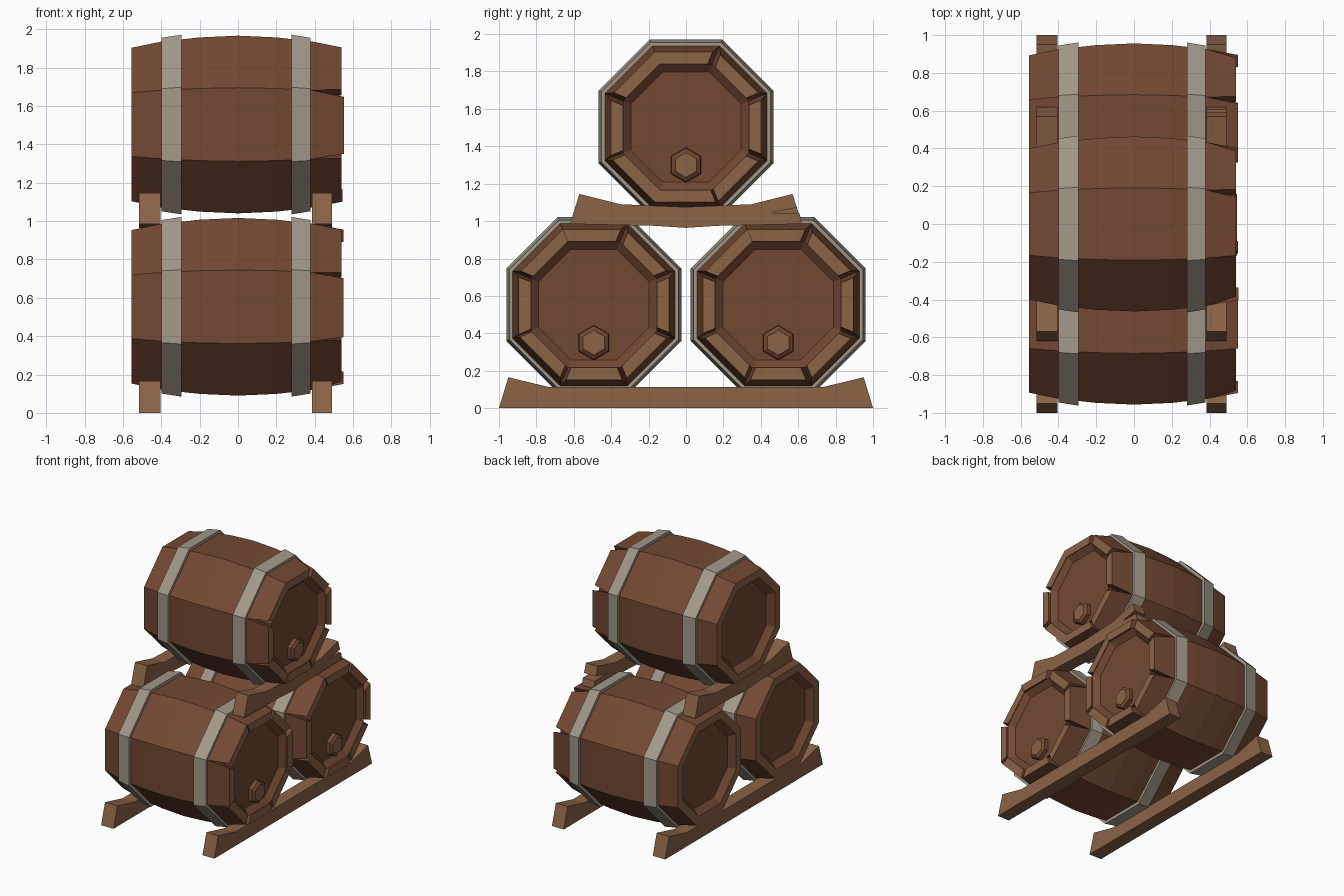
import bpy
from math import cos, sin, pi, radians

if "Cube" in bpy.data.objects:
    bpy.data.objects.remove(bpy.data.objects["Cube"])


def material(name, rgb):
    m = bpy.data.materials.new(name)
    m.diffuse_color = (*rgb, 1)
    m.use_nodes = True
    m.node_tree.nodes["Principled BSDF"].inputs["Base Color"].default_value = m.diffuse_color
    return m


WOOD = material("stave_wood", (0.17, 0.066, 0.032))
PALE = material("cut_wood", (0.26, 0.125, 0.06))
IRON = material("hoop_iron", (0.36, 0.32, 0.25))


def make(name, verts, faces, mats, slots=None):
    me = bpy.data.meshes.new(name)
    me.from_pydata(verts, [], faces)
    for m in mats:
        me.materials.append(m)
    if slots:
        me.polygons.foreach_set("material_index", slots)
    ob = bpy.data.objects.new(name, me)
    bpy.context.collection.objects.link(ob)
    # consistent outward normals
    import bmesh
    bm = bmesh.new()
    bm.from_mesh(me)
    bmesh.ops.recalc_face_normals(bm, faces=bm.faces)
    bm.to_mesh(me)
    bm.free()
    return ob


def corner(x, apothem, k, cy, cz, shift=0):
    """Corner k of an octagon around the barrel axis, slid along its side."""
    a = radians(22.5 + 45 * k)
    r = apothem / cos(pi / 8)
    side = radians(45 * k) if shift < 0 else radians(45 * (k + 1))
    return (x, cy + r * cos(a) - shift * sin(side), cz + r * sin(a) + shift * cos(side))


def lathe(name, profile, cy, cz, mats, closed=False, pale=()):
    """Octagonal sweep of (x, apothem) pairs around the barrel axis."""
    n = len(profile)
    verts = [corner(x, a, k, cy, cz) for x, a in profile for k in range(8)]
    faces, slots = [], []
    for i in range(n if closed else n - 1):
        j = (i + 1) % n
        for k in range(8):
            l = (k + 1) % 8
            faces.append((i * 8 + k, i * 8 + l, j * 8 + l, j * 8 + k))
            slots.append(1 if i in pale else 0)
    if not closed:
        faces += [tuple(range(8)), tuple(range(n * 8 - 8, n * 8))]
        slots += [0, 0]
    return make(name, verts, faces, mats, slots)


BOX = [(0, 1, 2, 3), (4, 5, 6, 7), (0, 1, 5, 4), (1, 2, 6, 5), (2, 3, 7, 6), (3, 0, 4, 7)]


def barrel(tag, cy, cz, gaps, ends):
    # bulged body with a recessed head at each end
    lathe(tag + "_body", [(-0.505, 0.295), (-0.555, 0.337), (-0.555, 0.40), (-0.40, 0.432),
                          (-0.2, 0.454), (0, 0.463), (0.2, 0.454), (0.385, 0.433),
                          (0.385, 0.337), (0.535, 0.337), (0.495, 0.295)],
          cy, cz, [WOOD, PALE], pale=(1,))
    # split stave tips at the right end
    for k in range(8):
        p = (k - 1) % 8
        g0, g1, x = gaps[p], gaps[k], ends[k]
        root = [corner(0.385, a, c, cy, cz) for a, c in
                ((0.433, p), (0.433, k), (0.337, k), (0.337, p))]
        tip = [corner(x, 0.402, p, cy, cz, g0), corner(x, 0.402, k, cy, cz, -g1),
               corner(x, 0.337, k, cy, cz, -g1), corner(x, 0.337, p, cy, cz, g0)]
        make(f"{tag}_stave_tip_{k}", root + tip, BOX, [WOOD, PALE], [0, 1, 0, 0, 0, 0])
    # iron hoops
    for side, x0, x1 in (("left", -0.40, -0.295), ("right", 0.378, 0.28)):
        lathe(f"{tag}_{side}_hoop", [(x0, 0.425), (x0, 0.452), (x1, 0.468), (x1, 0.435)],
              cy, cz, [IRON], closed=True)
    # tapered hexagonal bung
    verts = [(x, cy + r * sin(i * pi / 3), cz - 0.203 + r * cos(i * pi / 3))
             for x, r in ((0.49, 0.094), (0.525, 0.09), (0.54, 0.066)) for i in range(6)]
    faces = [(b + i, b + (i + 1) % 6, b + 6 + (i + 1) % 6, b + 6 + i)
             for b in (0, 6) for i in range(6)]
    faces += [tuple(range(6)), tuple(range(12, 18))]
    make(tag + "_bung", verts, faces, [WOOD, PALE], [0] * 13 + [1])


def rail(name, x0, x1, profile):
    n = len(profile)
    verts = [(x, y, z) for x in (x0, x1) for y, z in profile]
    faces = [(i, (i + 1) % n, n + (i + 1) % n, n + i) for i in range(n)]
    faces += [tuple(range(n)), tuple(range(n, 2 * n))]
    make(name, verts, faces, [PALE])


# barrels: gap at each octagon corner, length of each stave
barrel("left_barrel", -0.493, 0.553, [.022, .022, 0, .018, .008, .018, .014, .018],
       [.55, .54, .55, .54, .55, .54, .545, .54])
barrel("right_barrel", 0.493, 0.553, [.022, .022, 0, .018, .014, .018, .018, .02],
       [.55, .54, .55, .54, .545, .54, .55, .54])
barrel("top_barrel", 0, 1.503, [.022, .024, 0, .024, .014, 0, .008, .022],
       [.55, .54, .54, .54, .553, .54, .545, .54])

# support rails
lower = [(-1, 0), (1, 0), (0.95, 0.165), (0.73, 0.112), (-0.73, 0.112), (-0.95, 0.165)]
under = [(-0.62, 0.985), (-0.17, 0.975), (0, 0.964), (0.17, 0.975), (0.62, 0.985)]
over = [(0.57, 1.145), (0.35, 1.09), (0, 1.075), (-0.35, 1.09), (-0.57, 1.145)]
crack = [(0.607, 1.04), (0.45, 1.045), (0.593, 1.072)]
for side, x0, x1, split in (("left", -0.515, -0.405, []), ("right", 0.385, 0.49, crack)):
    rail(side + "_lower_rail", x0, x1, lower)
    rail(side + "_upper_rail", x0, x1, under + split + over)
